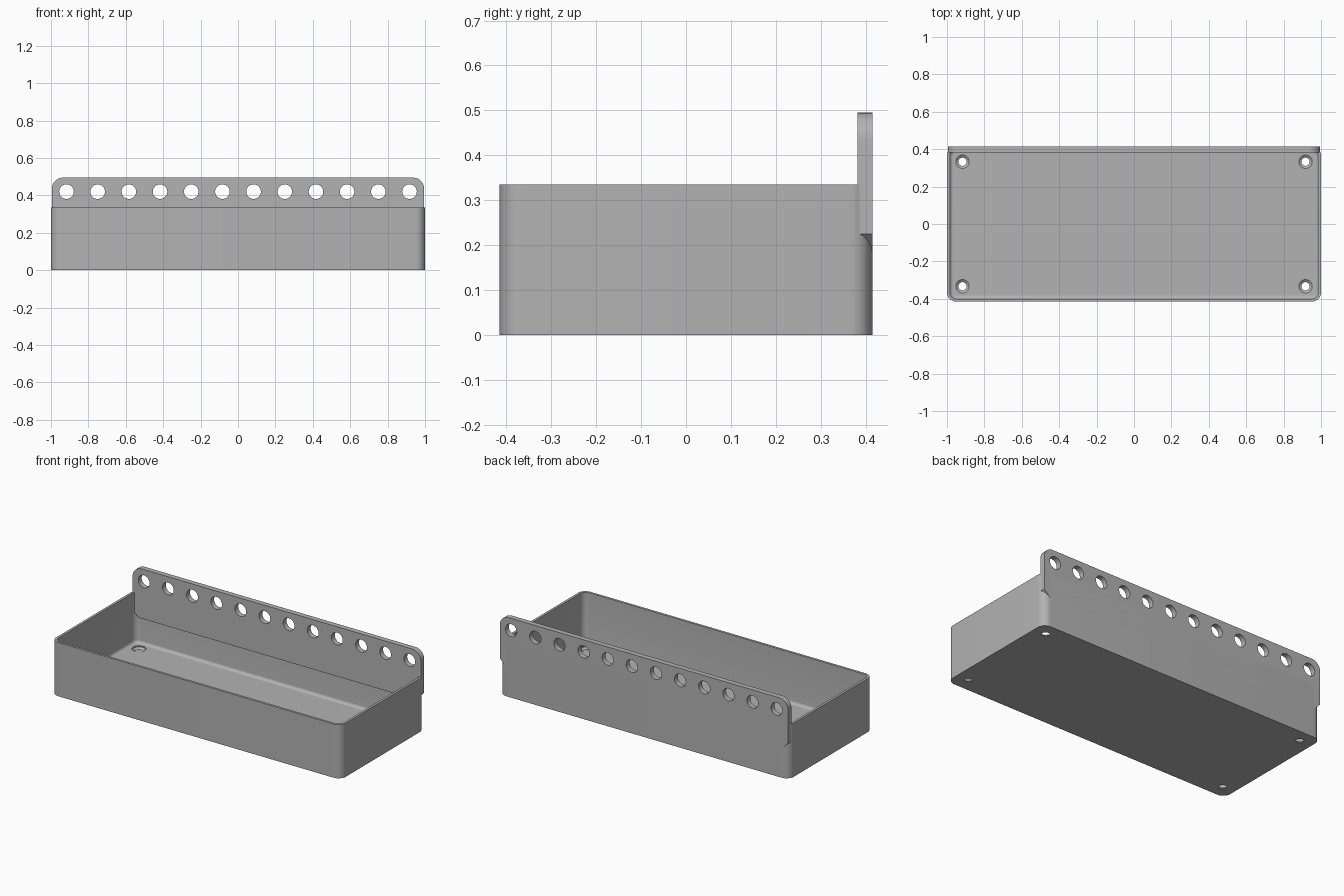
import bpy, bmesh
from math import cos, sin, pi, radians

cube = bpy.data.objects.get("Cube")
if cube:
    bpy.data.objects.remove(cube, do_unlink=True)

HX, HY, HEIGHT = 1.0, 0.415, 0.335   # tray half sizes and height
WALL, FLOOR, CORNER = 0.015, 0.02, 0.05
PLATE_T = 0.033

grey = bpy.data.materials.new("light grey")
grey.use_nodes = True
colour = (0.45, 0.45, 0.45, 1)
grey.diffuse_color = colour
grey.node_tree.nodes["Principled BSDF"].inputs["Base Color"].default_value = colour


def arc(cx, cy, r, start, steps=10):
    """Quarter-circle points, counter-clockwise from start (degrees)."""
    angles = [radians(start) + pi / 2 * i / steps for i in range(steps + 1)]
    return [(cx + r * cos(a), cy + r * sin(a)) for a in angles]


def rounded_rect(inset, z):
    """Ring of the tray outline, moved inwards."""
    r = max(CORNER - inset, 0.01)
    x, y = HX - inset - r, HY - inset - r
    pts = arc(x, y, r, 0) + arc(-x, y, r, 90) + arc(-x, -y, r, 180) + arc(x, -y, r, 270)
    return [(px, py, z) for px, py in pts]


def loft(name, rings):
    """Solid made by joining rings in order, capped at both ends."""
    bm = bmesh.new()
    loops = [[bm.verts.new(p) for p in ring] for ring in rings]
    n = len(loops[0])
    for a, b in zip(loops, loops[1:]):
        for i in range(n):
            j = (i + 1) % n
            bm.faces.new((a[i], a[j], b[j], b[i]))
    bm.faces.new(list(reversed(loops[0])))
    bm.faces.new(loops[-1])
    bmesh.ops.recalc_face_normals(bm, faces=bm.faces)
    mesh = bpy.data.meshes.new(name)
    bm.to_mesh(mesh)
    bm.free()
    mesh.materials.append(grey)
    obj = bpy.data.objects.new(name, mesh)
    bpy.context.collection.objects.link(obj)
    return obj


def circle(r, n=32):
    return [(r * cos(2 * pi * i / n), r * sin(2 * pi * i / n)) for i in range(n)]


def cut(target, cutters):
    for c in cutters:
        mod = target.modifiers.new("hole", 'BOOLEAN')
        mod.operation, mod.solver, mod.object = 'DIFFERENCE', 'EXACT', c
        bpy.context.view_layer.objects.active = target
        bpy.ops.object.modifier_apply(modifier=mod.name)
        bpy.data.objects.remove(c, do_unlink=True)


# Open tray with thin walls and a small fillet around the floor
FILLET = 0.018
rings = [rounded_rect(0, 0), rounded_rect(0, HEIGHT), rounded_rect(WALL, HEIGHT)]
for i in range(7):
    a = pi / 2 * i / 6
    rings.append(rounded_rect(WALL + FILLET * (1 - cos(a)), FLOOR + FILLET * (1 - sin(a))))
tray = loft("tray", rings)

# Countersunk screw holes in the floor corners
screw_profile = [(0.022, -0.02), (0.022, 0.004), (0.036, 0.014), (0.04, 0.014), (0.04, 0.06)]
screw_cutters = []
for sx in (-1, 1):
    for sy in (-1, 1):
        screw_cutters.append(loft("screw_hole_cutter", [
            [(sx * 0.917 + x, sy * 0.333 + y, z) for x, y in circle(r)]
            for r, z in screw_profile]))
cut(tray, screw_cutters)

# Back plate: rounded top corners, chamfered lower corners
PX, TOP, BASE, R = 0.995, 0.495, 0.185, 0.06
outline = [(-PX + 0.04, BASE), (PX - 0.04, BASE), (PX, BASE + 0.04)]
outline += arc(PX - R, TOP - R, R, 0) + arc(-PX + R, TOP - R, R, 90)
outline += [(-PX, BASE + 0.04)]
plate = loft("back_plate", [[(x, y, z) for x, z in outline] for y in (HY - PLATE_T, HY)])

# Row of round holes along the plate
COUNT, REACH = 12, 0.917
cut(plate, [loft("plate_hole_cutter", [
    [(-REACH + 2 * REACH * i / (COUNT - 1) + x, y, 0.42 + z) for x, z in circle(0.039)]
    for y in (0.3, 0.5)]) for i in range(COUNT)])

# Smooth rounds with crisp edges
bpy.ops.object.select_all(action='DESELECT')
for obj in (tray, plate):
    obj.select_set(True)
    bpy.context.view_layer.objects.active = obj
bpy.ops.object.shade_smooth_by_angle(angle=radians(30))
